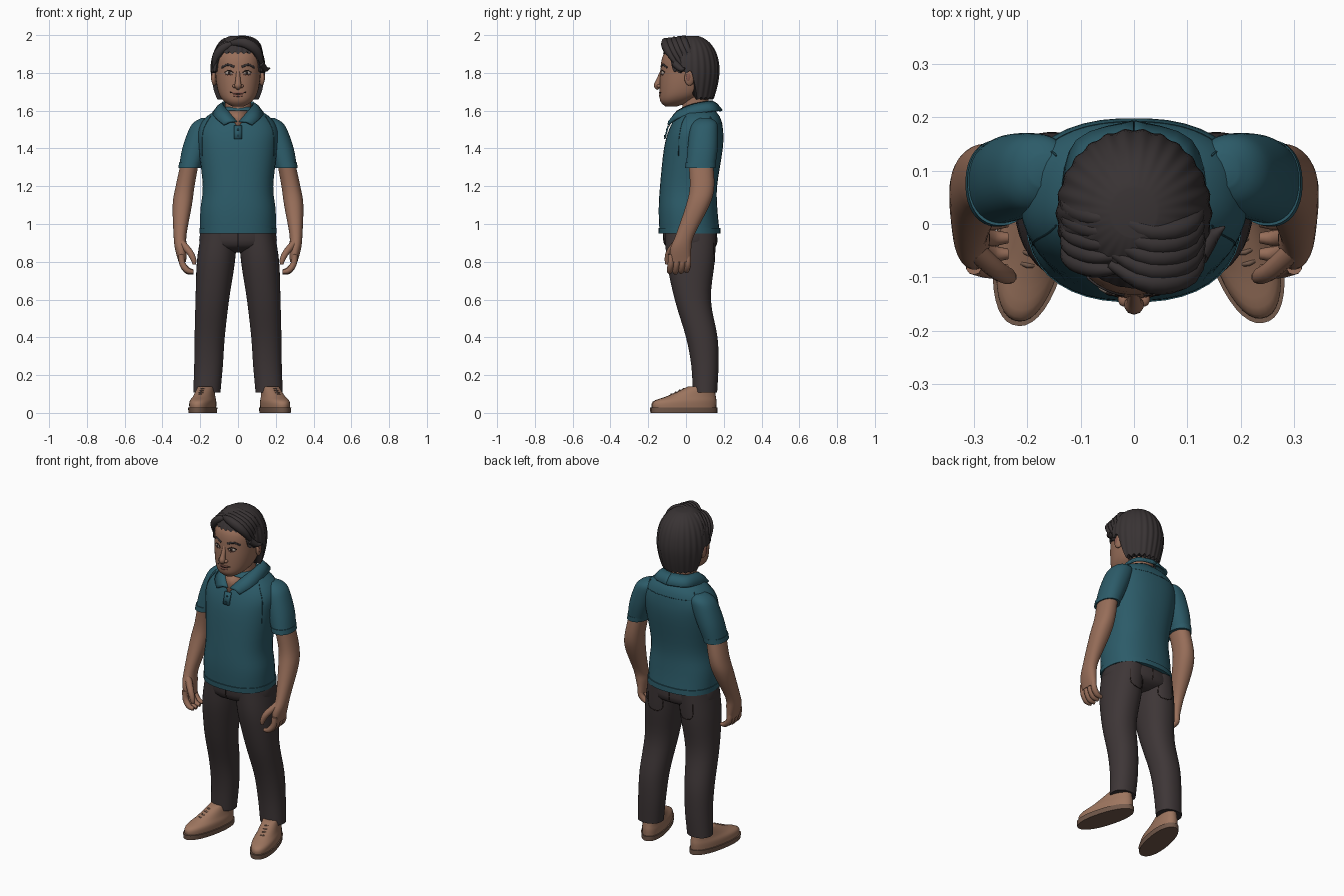
import bpy, bmesh, math
from mathutils import Vector
from mathutils.bvhtree import BVHTree

if "Cube" in bpy.data.objects:
    bpy.data.objects.remove(bpy.data.objects["Cube"])


def material(name, red, green, blue):
    mat = bpy.data.materials.new(name)
    mat.use_nodes = True
    mat.diffuse_color = (red, green, blue, 1)
    shader = mat.node_tree.nodes["Principled BSDF"]
    shader.inputs["Base Color"].default_value = mat.diffuse_color
    return mat


SKIN = material("skin", .31, .155, .1)
SHIRT = material("teal_cloth", .025, .105, .14)
SEAM = material("dark_teal", .015, .06, .08)
TROUSER = material("charcoal_cloth", .048, .037, .038)
HAIR = material("dark_hair", .04, .033, .034)
SHOE = material("tan_leather", .34, .18, .115)
SOLE = material("brown_sole", .17, .1, .07)
LIP = material("lips", .24, .1, .075)
WHITE = material("eye_white", .4, .32, .27)
DARK = material("dark_brown", .02, .012, .01)


def spline(keys, steps=4):
    """Smooth interpolation through a few key tuples."""
    padded = [keys[0], *keys, keys[-1]]
    result = []
    for quad in zip(padded, padded[1:], padded[2:], padded[3:]):
        for k in range(steps):
            t = k / steps
            result.append([q + t * (r - p) / 2 + t * t * (p - 2.5 * q + 2 * r - s / 2)
                           + t ** 3 * (3 * q - p - 3 * r + s) / 2
                           for p, q, r, s in zip(*quad)])
    return result + [keys[-1]]


def circle(count):
    return [math.tau * (i + .5) / count for i in range(count)]


def finish(name, rows, mat, closed=True, thick=0):
    """Skin rows of points into a smooth surface with sharp corners kept."""
    bm = bmesh.new()
    grid = [[bm.verts.new(point) for point in row] for row in rows]
    count = len(grid[0])
    for low, high in zip(grid, grid[1:]):
        for i in range(count if closed else count - 1):
            j = (i + 1) % count
            bm.faces.new((low[i], low[j], high[j], high[i]))
    if closed:
        bm.faces.new(grid[0])
        bm.faces.new(grid[-1])
    bmesh.ops.recalc_face_normals(bm, faces=bm.faces)
    for face in bm.faces:
        face.smooth = True
    for edge in bm.edges:
        edge.smooth = edge.calc_face_angle(0) < .9
    mesh = bpy.data.meshes.new(name)
    bm.to_mesh(mesh)
    bm.free()
    mesh.materials.append(mat)
    ob = bpy.data.objects.new(name, mesh)
    bpy.context.collection.objects.link(ob)
    if thick:
        solid = ob.modifiers.new("thickness", "SOLIDIFY")
        solid.thickness, solid.offset = thick, 0
    return ob


def power(value, exponent):
    return math.copysign(abs(value) ** (2 / exponent), value)


def loft(name, mat, keys, side=1, exponent=2.2):
    """Level rings from key tuples: z, half width, front y, back y, centre x."""
    rows = []
    for z, wide, front, back, *centre in spline(keys):
        x = side * centre[0] if centre else 0
        rows.append([(x + wide * power(math.cos(a), exponent),
                      (front + back) / 2 + (back - front) / 2 * power(math.sin(a), exponent), z)
                     for a in circle(40)])
    return finish(name, rows, mat)


def sweep(name, mat, keys, side=1, flat=1):
    """Tapered tube through key tuples: x, y, z, radius."""
    path = spline(keys)
    centres = [Vector((side * x, y, z)) for x, y, z, radius in path]
    rows = []
    for i, centre in enumerate(centres):
        along = (centres[min(i + 1, len(path) - 1)] - centres[max(i - 1, 0)]).normalized()
        across = along.cross(Vector((0, 1, 0))).normalized()
        up = across.cross(along)
        rows.append([centre + path[i][3] * (across * math.cos(a) + up * flat * math.sin(a))
                     for a in circle(10)])
    return finish(name, rows, mat)


def ball(name, mat, location, size, turn=0):
    rows = [[(math.sin(f) * math.cos(a), math.sin(f) * math.sin(a), math.cos(f)) for a in circle(20)]
            for f in (math.pi * (k + .2) / 10 for k in range(10))]
    ob = finish(name, rows, mat)
    ob.location, ob.scale, ob.rotation_euler.z = location, size, turn


def surface_of(ob):
    bpy.context.view_layer.update()
    return BVHTree.FromObject(ob, bpy.context.evaluated_depsgraph_get())


def line(name, mat, surface, keys, radius, toward=1):
    """Thin strip laid on a surface through x, z points, seen along y."""
    path = []
    for x, z in spline(keys):
        hit = surface.ray_cast(Vector((x, -toward, z)), Vector((0, toward, 0)))[0]
        if hit:
            path.append((*hit, radius))
    if len(path) > 1:
        sweep(name, mat, path, flat=.6)


# Polo shirt body with seams
shirt = loft("shirt_body", SHIRT, [
    (.95, .2, -.14, .18), (1.07, .2, -.145, .167), (1.2, .187, -.138, .165),
    (1.4, .208, -.117, .195), (1.5, .21, -.09, .196), (1.57, .165, -.052, .178),
    (1.62, .075, -.015, .13)], exponent=2.35)
loft("shirt_hem", SHIRT, [(.95, .204, -.145, .184), (.98, .204, -.147, .182)], exponent=2.35)
cloth = surface_of(shirt)
for s in (-1, 1):
    for toward in (-1, 1):
        line("armhole_seam", SEAM, cloth, [(s * .145, 1.57), (s * .185, 1.49), (s * .188, 1.36)], .0025, toward)
line("yoke_seam", SEAM, cloth, [(-.17, 1.53), (0, 1.53), (.17, 1.53)], .002, -1)

# Open neck, placket and folded collar
finish("neck_opening", [[(-w, y, z), (w, y, z)] for w, y, z in
                        ((.05, -.046, 1.6), (.032, -.073, 1.56), (.004, -.092, 1.515))],
       SKIN, closed=False, thick=.006)
finish("placket", [[(-.02, y, z), (.02, y, z)] for y, z in ((-.094, 1.52), (-.113, 1.45))],
       SHIRT, closed=False, thick=.008)
for y, z in ((-.104, 1.5), (-.114, 1.465)):
    ball("button", SEAM, (0, y, z), (.006, .003, .006))
upper_edge = [(.006, -.085, 1.54), (.052, -.045, 1.595), (.078, .03, 1.63), (.07, .105, 1.645), (0, .135, 1.65)]
lower_edge = [(.075, -.094, 1.525), (.118, -.045, 1.56), (.132, .05, 1.585), (.105, .155, 1.6), (0, .19, 1.6)]
for s in (-1, 1):
    top, bottom = [[Vector((s * x, y, z)) for x, y, z in spline(edge)] for edge in (upper_edge, lower_edge)]
    fold = [(a + b) / 2 + Vector((0, 0, .008)) for a, b in zip(top, bottom)]
    finish("collar", [top, fold, bottom], SHIRT, closed=False, thick=.012)

# Neck and head
loft("neck", SKIN, [(1.5, .075, -.04, .13), (1.62, .068, -.02, .12), (1.72, .07, -.02, .12)])
head = loft("head", SKIN, [
    (1.622, .03, -.11, -.05), (1.65, .075, -.136, .03), (1.7, .105, -.14, .1),
    (1.8, .12, -.136, .145), (1.9, .113, -.118, .135), (1.96, .03, -.03, .05)])
face = surface_of(head)
sweep("nose", SKIN, [(0, -.124, 1.815, .01), (0, -.144, 1.76, .014),
                     (0, -.151, 1.732, .019), (0, -.143, 1.716, .01)])
for s in (-1, 1):
    ball("nostril", SKIN, (s * .018, -.141, 1.73), (.012, .014, .01))
    ball("ear", SKIN, (s * .126, .018, 1.772), (.014, .027, .04), s * .25)
    ball("ear_hollow", LIP, (s * .137, .014, 1.776), (.005, .014, .022), s * .25)
    depth = face.ray_cast(Vector((s * .048, -1, 1.8)), Vector((0, 1, 0)))[0].y
    ball("eye", WHITE, (s * .048, depth + .004, 1.8), (.021, .009, .011), s * .35)
    ball("iris", DARK, (s * .047, depth - .003, 1.8), (.009, .004, .009), s * .35)
    line("upper_lash", DARK, face, [(s * .024, 1.8), (s * .046, 1.813), (s * .072, 1.803)], .003)
    line("lower_lid", LIP, face, [(s * .028, 1.793), (s * .047, 1.787), (s * .068, 1.793)], .002)
    line("eyebrow", HAIR, face, [(s * .02, 1.832), (s * .055, 1.843), (s * .086, 1.828)], .006)
for name, mat, half, z, lift, radius in (("mouth", DARK, .042, 1.688, .01, .003),
                                         ("upper_lip", LIP, .028, 1.695, 0, .005),
                                         ("lower_lip", LIP, .024, 1.679, .003, .006)):
    line(name, mat, face, [(-half, z + lift), (0, z), (half, z + lift)], radius)


# Hair cap with combed ridges and a shaped hairline
def ease(start, end, value):
    value = min(max((value - start) / (end - start), 0), 1)
    return value * value * (3 - 2 * value)


def hair_point(angle, down, shrink=1):
    forward = -math.sin(angle)
    hairline = 1.665 + .14 * ease(-.32, -.05, forward) + .1 * ease(.5, .8, forward)
    ridge = math.cos(26 * angle)
    z = 1.995 - (1.995 - hairline) * down ** 2 + .006 * ridge * down ** 4
    if z > 1.8:
        reach = max(1 - ((z - 1.8) / .2) ** 2.3, 0) ** (1 / 2.3)
    else:
        reach = 1 - 6 * (1.8 - z) ** 2 - .6 * (1.8 - z)
    reach *= shrink * (1 + .013 * ridge * min(down * 2, 1))
    return (.145 * reach * math.cos(angle), .02 + .157 * reach * math.sin(angle), z)


hair_rows = [[hair_point(a, .03 + .97 * k / 16) for a in circle(208)] for k in range(17)]
hair_rows.append([hair_point(a, 1, .8) for a in circle(208)])
finish("hair_cap", hair_rows, HAIR)

# Swept locks on both sides of the parting
for k in range(5):
    back = k * .024
    sweep("fringe_lock", HAIR, [
        (-.045, back - .075, 1.955 + back / 5, .012), (.03, back - .11, 1.96 + back / 7, .026),
        (.1, back - .095, 1.915 + back / 4, .025), (.132, back - .03, 1.815, .004)], flat=.8)
    sweep("side_lock", HAIR, [
        (-.03, back - .085, 1.955 + back / 4, .01), (-.075, back - .083, 1.935 + back / 4, .022),
        (-.115, back - .065, 1.885, .022), (-.13, back - .03, 1.8, .004)], flat=.8)
sweep("hair_flick", HAIR, [(.12, -.06, 1.85, .02), (.145, -.025, 1.82, .015), (.17, -.005, 1.826, .002)])

# Sleeves, arms and hands
for s in (-1, 1):
    loft("sleeve", SHIRT, [
        (1.56, .03, .07, .13, .165), (1.54, .056, .04, .16, .175), (1.5, .07, .02, .17, .19),
        (1.4, .069, .008, .168, .226), (1.3, .058, 0, .154, .255)], s)
    loft("sleeve_cuff", SHIRT, [(1.325, .062, -.003, .159, .25), (1.297, .06, -.005, .157, .256)], s)
    loft("arm", SKIN, [
        (1.34, .047, .012, .142, .252), (1.2, .05, .02, .15, .28), (1.1, .051, 0, .125, .295),
        (.94, .034, -.055, .043, .307), (.87, .032, -.083, .028, .302), (.8, .02, -.085, .026, .295)], s)
    for k in range(4):
        y, rise = .03 * k - .08, .004 * abs(k - 1)
        sweep("finger", SKIN, [(.3, y, .84, .015), (.295, y, .79, .017),
                               (.268, y - .006, .75 + rise, .016), (.236, y - .006, .742 + rise, .01)], s)
    sweep("thumb", SKIN, [(.298, -.05, .9, .02), (.255, -.088, .85, .018),
                          (.235, -.098, .81, .015), (.232, -.1, .785, .009)], s)

# Trousers
hips = loft("trouser_hips", TROUSER, [
    (1, .188, -.12, .155), (.89, .202, -.113, .162), (.85, .1, -.04, .1)])
seat = surface_of(hips)
for toward in (-1, 1):
    line("centre_seam", DARK, seat, [(0, .95), (0, .88)], .003, toward)
for s in (-1, 1):
    leg = loft("trouser_leg", TROUSER, [
        (.95, .095, -.11, .16, .1), (.8, .101, -.102, .152, .117), (.6, .089, -.06, .132, .136),
        (.4, .08, 0, .167, .15), (.25, .076, .028, .172, .156), (.108, .072, .036, .165, .165)], s)
    line("front_pocket", DARK, seat, [(s * .12, .95), (s * .14, .915), (s * .185, .9)], .0025)
    line("back_pocket", DARK, surface_of(leg), [
        (s * .06, .9), (s * .06, .82), (s * .1, .8), (s * .145, .82), (s * .15, .9)], .0025, -1)

# Laced shoes, turned out at the toes
for s, turn in ((1, 16), (-1, 11)):
    parts = [
        loft("shoe_upper", SHOE, [(.02, .062, -.285, .06), (.06, .062, -.28, .062),
                                  (.09, .052, -.2, .058), (.14, .042, -.09, .05)]),
        loft("shoe_sole", SOLE, [(0, .066, -.293, .066), (.028, .069, -.296, .067)])]
    for k in range(4):
        y, z = -.115 - .022 * k, .128 - .01 * k
        parts.append(sweep("shoelace", SOLE, [(-.03, y + .012, z - .016, .004), (0, y, z, .005),
                                              (.03, y + .012, z - .016, .004)]))
    for part in parts:
        part.location = (s * .165, .1, 0)
        part.rotation_euler.z = math.radians(s * turn)
